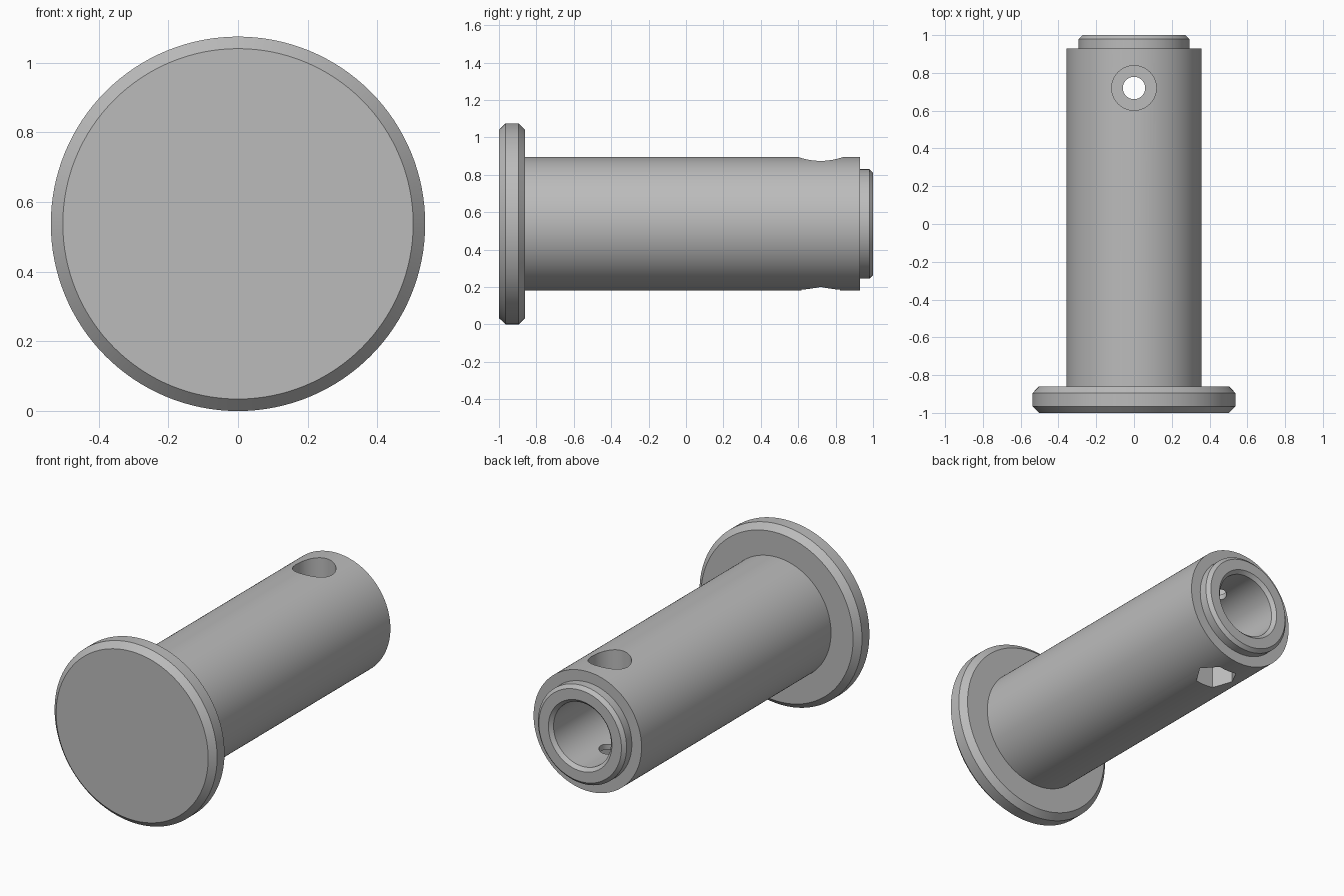
import bpy, bmesh, math
from mathutils import Matrix, Vector

if "Cube" in bpy.data.objects:
    bpy.data.objects.remove(bpy.data.objects["Cube"])

AXIS_Z = 0.5375      # height of the pin's axis
HOLE_Y = 0.72        # position of the cross hole
SEGMENTS = 128

steel = bpy.data.materials.new("grey_steel")
steel.use_nodes = True
steel.diffuse_color = (0.5, 0.5, 0.5, 1)
steel.node_tree.nodes["Principled BSDF"].inputs["Base Color"].default_value = (0.5, 0.5, 0.5, 1)


def finish(bm, name):
    bmesh.ops.recalc_face_normals(bm, faces=bm.faces)
    mesh = bpy.data.meshes.new(name)
    bm.to_mesh(mesh)
    bm.free()
    mesh.materials.append(steel)
    obj = bpy.data.objects.new(name, mesh)
    bpy.context.collection.objects.link(obj)
    return obj


def lathe(name, profile):
    """Turn (radius, y) points around the pin's axis."""
    bm = bmesh.new()
    verts = [bm.verts.new((r, y, AXIS_Z)) for r, y in profile]
    edges = [bm.edges.new(pair) for pair in zip(verts, verts[1:])]
    bmesh.ops.spin(bm, geom=verts + edges, cent=(0, 0, AXIS_Z), axis=(0, 1, 0),
                   angle=math.tau, steps=SEGMENTS, use_merge=True)
    bmesh.ops.remove_doubles(bm, verts=bm.verts, dist=0.0001)
    return finish(bm, name)


def cut(target, radius, sides, low, high):
    """Cut an upright prism, given by heights from the axis."""
    bm = bmesh.new()
    place = Matrix.Translation(Vector((0, HOLE_Y, AXIS_Z + (low + high) / 2)))
    # A vertex of the prism points along x
    turn = Matrix.Rotation(math.pi / 2, 4, "Z")
    bmesh.ops.create_cone(bm, cap_ends=True, segments=sides, radius1=radius,
                          radius2=radius, depth=high - low, matrix=place @ turn)
    cutter = finish(bm, "hole_cutter")
    cutter.hide_render = True
    mod = target.modifiers.new("hole", "BOOLEAN")
    mod.operation = "DIFFERENCE"
    mod.solver = "EXACT"
    mod.object = cutter
    bpy.context.view_layer.objects.active = target
    bpy.ops.object.modifier_apply(modifier=mod.name)
    bpy.data.objects.remove(cutter)


# Chamfered head, shaft, end boss and blind bore in one turned profile
pin = lathe("clevis_pin", [
    (0, -1), (0.503, -1), (0.5375, -0.965), (0.5375, -0.895), (0.503, -0.86),
    (0.357, -0.86), (0.357, 0.93), (0.293, 0.93), (0.293, 0.98), (0.273, 1),
    (0.21, 1), (0.19, 0.98), (0.19, 0.4), (0, 0.4)])

# Through hole, round recess on top, six-sided recess underneath
cut(pin, 0.059, 48, -0.6, 0.6)
cut(pin, 0.118, 64, 0.215, 0.6)
cut(pin, 0.118, 6, -0.6, -0.215)

bpy.ops.object.select_all(action="DESELECT")
pin.select_set(True)
bpy.context.view_layer.objects.active = pin
bpy.ops.object.shade_smooth_by_angle(angle=math.radians(25))
